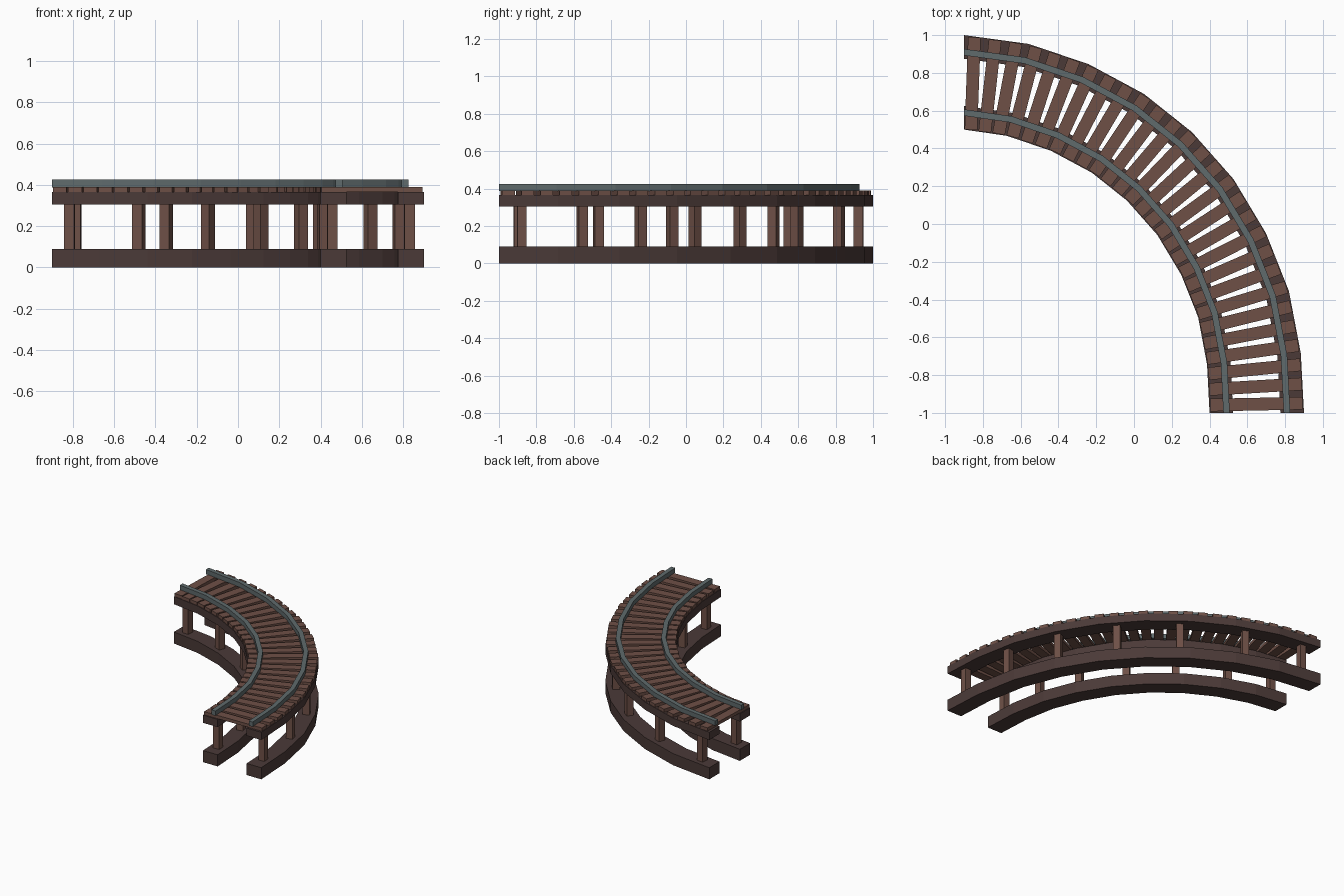
import bpy, bmesh
from mathutils import Vector, Matrix

cube = bpy.data.objects.get("Cube")
if cube:
    bpy.data.objects.remove(cube, do_unlink=True)


def make_material(name, rgb):
    mat = bpy.data.materials.new(name)
    mat.use_nodes = True
    color = (*rgb, 1.0)
    mat.diffuse_color = color
    bsdf = next(n for n in mat.node_tree.nodes if n.type == 'BSDF_PRINCIPLED')
    bsdf.inputs["Base Color"].default_value = color
    return mat


dark_wood = make_material("dark wood", (0.070, 0.042, 0.039))
brown_wood = make_material("brown wood", (0.156, 0.080, 0.062))
steel = make_material("grey steel", (0.115, 0.145, 0.150))

# Centre line of the quarter bend, with an outward direction at each point
path = [Vector(p) for p in (
    (-.9, .75), (-.615, .71), (-.34, .617), (-.085, .48), (.135, .305),
    (.325, .09), (.475, -.16), (.58, -.425), (.635, -.715), (.65, -1))]
outward = [Vector((0, 1))]
for before, after in zip(path, path[2:]):
    t = (after - before).normalized()
    outward.append(Vector((-t.y, t.x)))
outward.append(Vector((1, 0)))
lengths = [(b - a).length for a, b in zip(path, path[1:])]
total = sum(lengths)


def frame_at(distance):
    """Point and outward direction at a distance along the bend."""
    for i, length in enumerate(lengths):
        if distance <= length or i == len(lengths) - 1:
            f = distance / length
            return (path[i].lerp(path[i + 1], f),
                    outward[i].lerp(outward[i + 1], f).normalized())
        distance -= length


def finish(name, bm, mat):
    bmesh.ops.recalc_face_normals(bm, faces=bm.faces)
    mesh = bpy.data.meshes.new(name)
    bm.to_mesh(mesh)
    bm.free()
    mesh.materials.append(mat)
    bpy.context.collection.objects.link(bpy.data.objects.new(name, mesh))


def sweep(name, offset, width, low, high, mat):
    """Rectangular bar following the bend at a sideways offset."""
    bm = bmesh.new()
    rings = []
    for p, n in zip(path, outward):
        near = p + n * (offset - width / 2)
        far = p + n * (offset + width / 2)
        rings.append([bm.verts.new((*q, z)) for q, z in
                      ((near, low), (far, low), (far, high), (near, high))])
    for a, b in zip(rings, rings[1:]):
        for i in range(4):
            j = (i + 1) % 4
            bm.faces.new((a[i], a[j], b[j], b[i]))
    bm.faces.new(rings[0])
    bm.faces.new(rings[-1])
    finish(name, bm, mat)


def add_box(bm, distance, offset, across, along, low, high):
    """Box turned to suit the bend at a given distance."""
    p, n = frame_at(distance)
    c = p + n * offset
    turn = Matrix(((n.x, -n.y, 0), (n.y, n.x, 0), (0, 0, 1))).to_4x4()
    place = Matrix.Translation((c.x, c.y, (low + high) / 2))
    size = Matrix.Diagonal((across, along, high - low, 1))
    bmesh.ops.create_cube(bm, size=1, matrix=place @ turn @ size)


# Beams, posts and rails on both sides of the bend
stations = (.1, .5, .93, 1.33, 1.725, 2.1, 2.48)
for side, sign in (("outer", 1), ("inner", -1)):
    sweep(side + "_base_beam", sign * .1875, .125, 0, .09, dark_wood)
    sweep(side + "_top_beam", sign * .1875, .125, .305, .365, dark_wood)
    sweep(side + "_rail", sign * .16, .034, .388, .425, steel)
    posts = bmesh.new()
    for s in stations:
        add_box(posts, s, sign * .1875, .05, .05, .09, .305)
    finish(side + "_posts", posts, brown_wood)

# Cross ties spaced evenly along the deck
count = 28
ties = bmesh.new()
for i in range(count):
    add_box(ties, total * (i + .5) / count, 0, .49, .067, .365, .39)
finish("cross_ties", ties, brown_wood)
